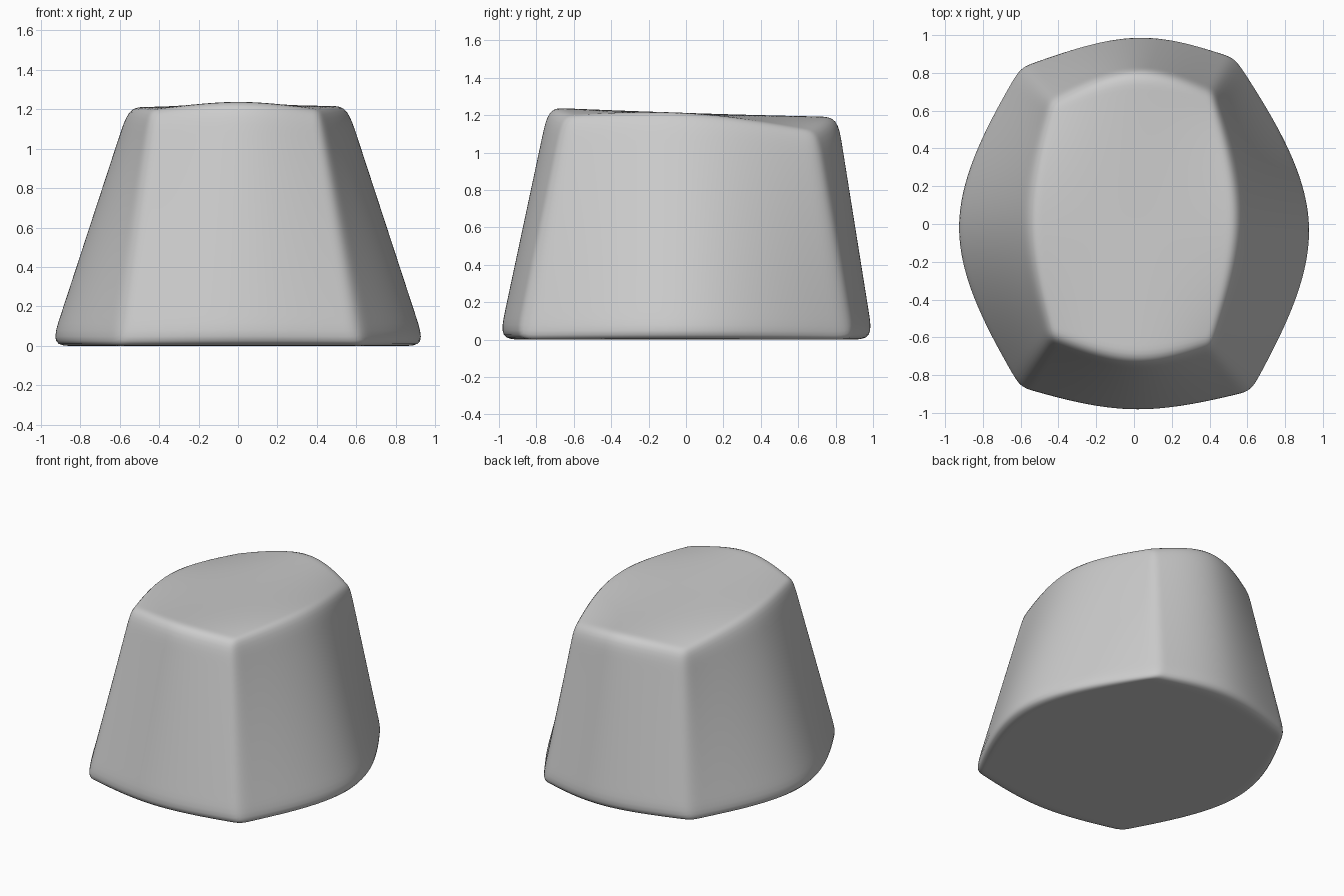
import bpy, bmesh
from mathutils import Vector

if "Cube" in bpy.data.objects:
    bpy.data.objects.remove(bpy.data.objects["Cube"])

# Rings run counter-clockwise from the front left corner: corner, middle, corner, ...
BASE = [(-.61, -.88, 0), (0, -1, 0), (.63, -.90, 0), (.95, 0, 0),
        (.54, .89, 0), (0, 1, 0), (-.61, .84, 0), (-.95, -.02, 0)]
TOP = [(-.445, -.61, 1.19), (0, -.735, 1.24), (.415, -.65, 1.19), (.555, .02, 1.21),
       (.425, .695, 1.10), (0, .81, 1.19), (-.445, .65, 1.12), (-.555, .02, 1.205)]


def control_ring(points):
    """Push the middle points out so the smoothed edge passes through them."""
    ring = [Vector(p) for p in points]
    out = list(ring)
    for i in range(1, 8, 2):
        out[i] = ring[i] * 1.5 - (ring[i - 1] + ring[(i + 1) % 8]) * 0.25
    return out


bm = bmesh.new()
base = [bm.verts.new(p) for p in control_ring(BASE)]
top = [bm.verts.new(p) for p in control_ring(TOP)]
base_mid = bm.verts.new((0, 0, 0))
top_mid = bm.verts.new((0, .02, 1.195))

# Tapered side walls
for i in range(8):
    j = (i + 1) % 8
    bm.faces.new((base[i], base[j], top[j], top[i]))
# Base and top caps, four quads each
for i in range(0, 8, 2):
    bm.faces.new((top[i], top[i + 1], top_mid, top[i - 1]))
    bm.faces.new((base[i - 1], base_mid, base[i + 1], base[i]))

# Semi-sharp creases on the rims and the four corner edges
crease = bm.edges.layers.float.new("crease_edge")
for i in range(8):
    j = (i + 1) % 8
    bm.edges.get((base[i], base[j]))[crease] = 0.72
    bm.edges.get((top[i], top[j]))[crease] = 0.65
    if i % 2 == 0:
        bm.edges.get((base[i], top[i]))[crease] = 0.65
for f in bm.faces:
    f.smooth = True

mesh = bpy.data.meshes.new("tapered_block")
bm.to_mesh(mesh)
bm.free()
block = bpy.data.objects.new("tapered_block", mesh)
bpy.context.collection.objects.link(block)
sub = block.modifiers.new("smooth", 'SUBSURF')
sub.levels = sub.render_levels = 5
